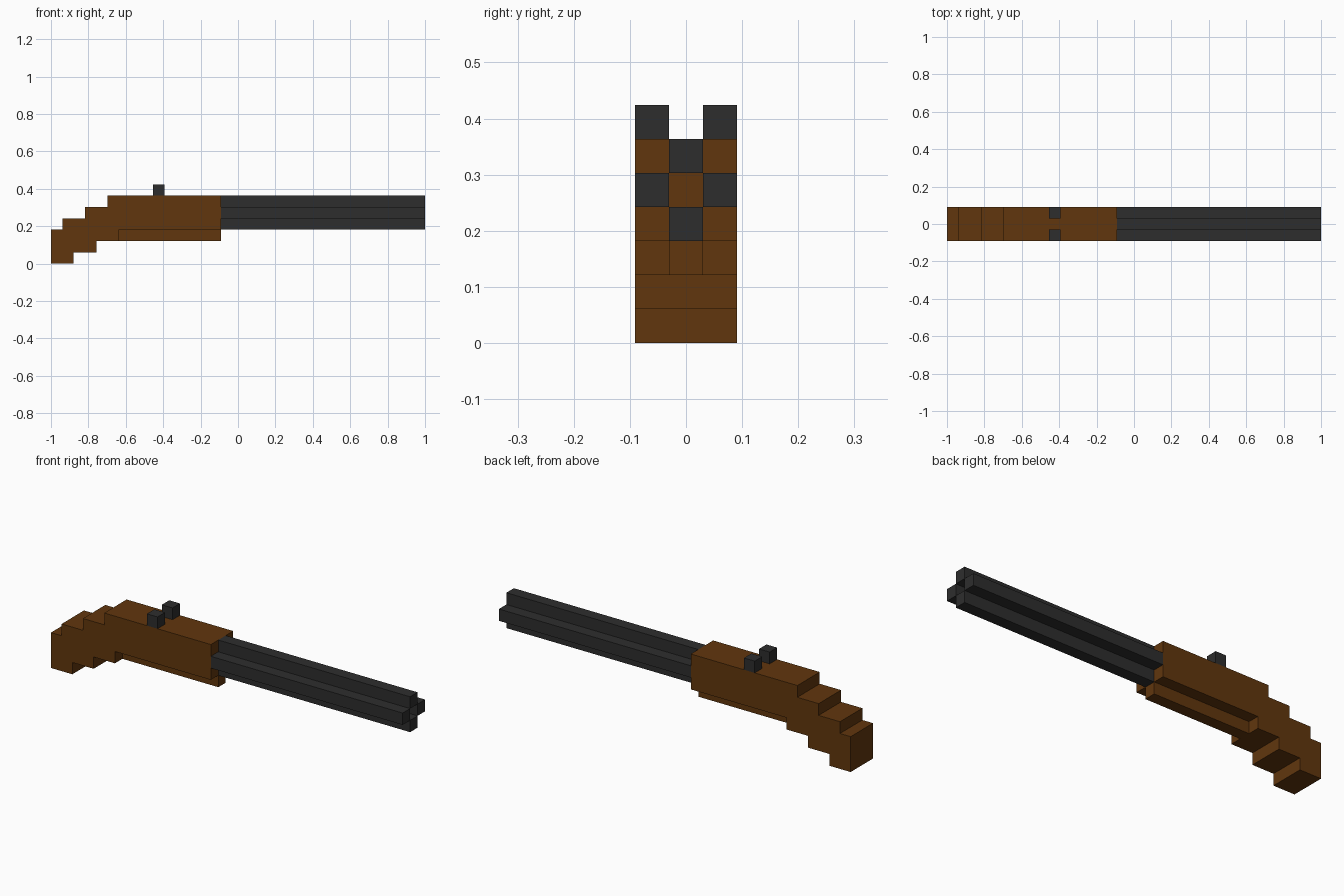
import bpy
import bmesh
from mathutils import Vector

cube = bpy.data.objects.get("Cube")
if cube:
    bpy.data.objects.remove(cube, do_unlink=True)

U = 2 / 33    # one block
HALF = 1.5    # half the width, in blocks


def material(name, colour):
    mat = bpy.data.materials.new(name)
    mat.use_nodes = True
    mat.diffuse_color = colour
    mat.node_tree.nodes["Principled BSDF"].inputs["Base Color"].default_value = colour
    return mat


wood = material("brown wood", (0.12, 0.037, 0.004, 1))
metal = material("dark metal", (0.027, 0.027, 0.027, 1))


def extrude_profile(name, profile, y0, y1, mat):
    """Extrude an (x, z) block outline from y0 to y1; x counts from the butt end."""
    bm = bmesh.new()
    verts = [bm.verts.new((x * U - 1, y0 * U, z * U)) for x, z in profile]
    face = bm.faces.new(verts)
    new = bmesh.ops.extrude_face_region(bm, geom=[face])["geom"]
    moved = [v for v in new if isinstance(v, bmesh.types.BMVert)]
    bmesh.ops.translate(bm, verts=moved, vec=Vector((0, (y1 - y0) * U, 0)))
    bmesh.ops.recalc_face_normals(bm, faces=bm.faces)
    mesh = bpy.data.meshes.new(name)
    bm.to_mesh(mesh)
    bm.free()
    mesh.materials.append(mat)
    obj = bpy.data.objects.new(name, mesh)
    bpy.context.collection.objects.link(obj)
    return obj


def box(name, x0, x1, y0, y1, z0, z1, mat):
    outline = [(x0, z0), (x1, z0), (x1, z1), (x0, z1)]
    return extrude_profile(name, outline, y0, y1, mat)


# Stepped stock and grip
stock_outline = [
    (0, 0), (2, 0), (2, 1), (4, 1), (4, 2), (6, 2), (6, 3), (15, 3),
    (15, 6), (5, 6), (5, 5), (3, 5), (3, 4), (1, 4), (1, 3), (0, 3),
]
extrude_profile("stock", stock_outline, -HALF, HALF, wood)

# Narrow ridge under the stock
box("stock_ridge", 6, 15, -0.5, 0.5, 2, 3, wood)

# Four bars around a hollow bore
for name, y, z in (("top", 0, 5), ("bottom", 0, 3), ("front", -1, 4), ("back", 1, 4)):
    box(name + "_barrel_bar", 15, 33, y - 0.5, y + 0.5, z, z + 1, metal)

# Pair of rear sight blocks
for name, y in (("front", -1), ("back", 1)):
    box(name + "_sight_block", 9, 10, y - 0.5, y + 0.5, 6, 7, metal)
